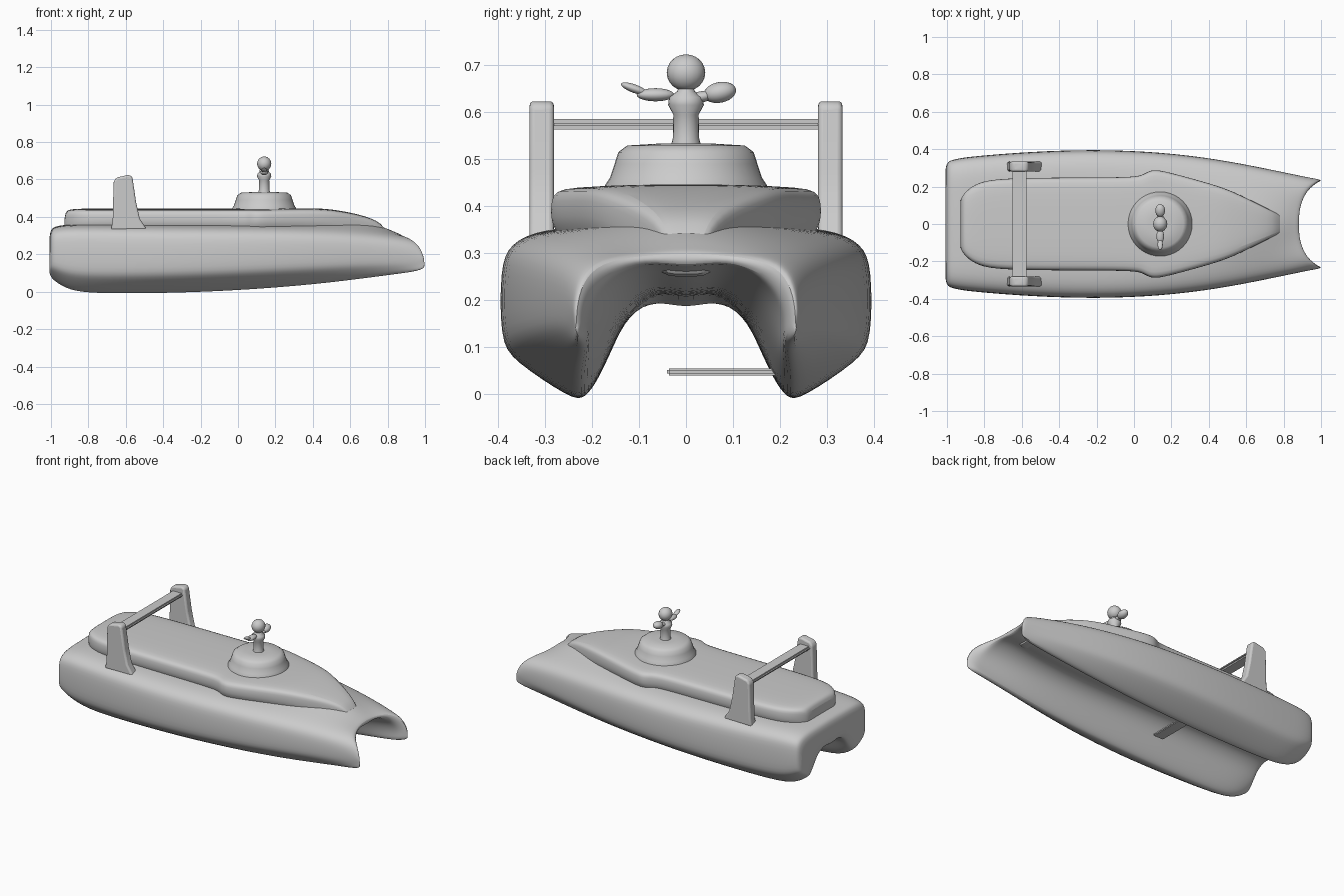
import bpy, bmesh, math
from mathutils import Matrix, Vector

if "Cube" in bpy.data.objects:
    bpy.data.objects.remove(bpy.data.objects["Cube"])


def lerp(a, b, t):
    return a + (b - a) * t


def finish(name, bm, angle=60):
    bmesh.ops.recalc_face_normals(bm, faces=bm.faces)
    me = bpy.data.meshes.new(name)
    bm.to_mesh(me)
    bm.free()
    ob = bpy.data.objects.new(name, me)
    bpy.context.collection.objects.link(ob)
    bpy.ops.object.select_all(action='DESELECT')
    bpy.context.view_layer.objects.active = ob
    ob.select_set(True)
    bpy.ops.object.shade_smooth_by_angle(angle=math.radians(angle))
    return ob


def loft(name, sections):
    """Loft half sections (even point count, centre to centre), mirror and smooth."""
    bm = bmesh.new()
    rows = [[bm.verts.new(p) for p in s] for s in sections]
    n = len(rows[0])
    for a, b in zip(rows, rows[1:]):
        for i in range(n - 1):
            bm.faces.new((a[i], a[i + 1], b[i + 1], b[i]))
    for r in (rows[0], rows[-1]):
        for i in range(n // 2 - 1):
            bm.faces.new((r[i], r[i + 1], r[n - 2 - i], r[n - 1 - i]))
    ob = finish(name, bm)
    m = ob.modifiers.new("mirror", 'MIRROR')
    m.use_axis = (False, True, False)
    m.use_clip = True
    s = ob.modifiers.new("smooth", 'SUBSURF')
    s.levels = s.render_levels = 2
    return ob


def lathe(name, profile, x, steps=40):
    bm = bmesh.new()
    vs = [bm.verts.new((r, 0, z)) for r, z in profile]
    es = [bm.edges.new(e) for e in zip(vs, vs[1:])]
    bmesh.ops.spin(bm, geom=vs + es, cent=(0, 0, 0), axis=(0, 0, 1),
                   angle=math.tau, steps=steps)
    bmesh.ops.remove_doubles(bm, verts=bm.verts, dist=1e-4)
    bmesh.ops.translate(bm, vec=(x, 0, 0), verts=bm.verts)
    return finish(name, bm, 50)


def ball(name, loc, size, tilt=0):
    bm = bmesh.new()
    mat = (Matrix.Translation(loc) @ Matrix.Rotation(tilt, 4, 'X')
           @ Matrix.Diagonal((*size, 1)))
    bmesh.ops.create_uvsphere(bm, u_segments=20, v_segments=12, radius=1, matrix=mat)
    return finish(name, bm)


def box(name, lo, hi, bevel=0.01):
    bm = bmesh.new()
    lo, hi = Vector(lo), Vector(hi)
    bmesh.ops.create_cube(bm, size=1, matrix=Matrix.Translation((lo + hi) / 2)
                          @ Matrix.Diagonal((*(hi - lo), 1)))
    bmesh.ops.bevel(bm, geom=bm.edges[:], offset=bevel, segments=2, affect='EDGES')
    return finish(name, bm, 40)


def hull_section(x, w, kz, ch, sz, dz, cz, tz, ti, ky):
    h = tz - kz
    pts = [(0, tz - .02), (.4 * ti, tz), (.8 * ti, tz - .2 * h), (ti, tz - .5 * h),
           (lerp(ti, ky, .4), kz + .2 * h), (ky - .015, kz), (ky + .015, kz),
           (lerp(ky, w, .85), kz + .8 * ch), (w, kz + ch + .02), (w, sz),
           (w * .95, lerp(sz, dz, .6)), (w * .78, dz), (w * .4, lerp(dz, cz, .5)), (0, cz)]
    notch = .125 * max(0, (x - .55) / .45)
    return [(x - notch * (1 - (y / w) ** 4), y, z) for y, z in pts]


# Twin hull with tunnel: x, half width, keel z, chine, side top, deck, centre, tunnel top, tunnel y, keel y
hull = [
    (-1.01, .325, .085, .05, .27, .325, .33, .20, .155, .225),
    (-.98, .342, .055, .07, .28, .345, .35, .20, .155, .225),
    (-.92, .355, .015, .09, .28, .355, .36, .205, .155, .23),
    (-.82, .366, -.01, .10, .28, .357, .36, .21, .155, .23),
    (-.55, .388, -.012, .10, .275, .355, .36, .215, .155, .23),
    (-.2, .40, -.005, .10, .27, .352, .36, .22, .155, .23),
    (.15, .385, .015, .095, .27, .35, .37, .225, .16, .23),
    (.45, .347, .042, .085, .26, .34, .40, .235, .165, .23),
    (.7, .298, .07, .07, .245, .325, .39, .255, .175, .225),
    (.88, .26, .092, .05, .23, .305, .35, .275, .19, .22),
    (.97, .242, .105, .04, .205, .295, .315, .285, .2, .22),
    (1.01, .236, .122, .025, .175, .285, .305, .285, .205, .222),
]
loft("catamaran_hull", [hull_section(*s) for s in hull])

# Raised cabin deck with rounded stern, wider shoulders and tapered nose
cabin = [(-.93, .13, .425), (-.9, .18, .44), (-.83, .225, .443), (-.72, .246, .443),
         (-.35, .25, .443), (0, .25, .443), (.05, .265, .443), (.09, .292, .443),
         (.15, .288, .443), (.3, .247, .445), (.45, .205, .445), (.55, .165, .432),
         (.68, .10, .405), (.8, .04, .355)]
loft("cabin_deck", [[(x, 0, t - .13), (x, .7 * w, t - .13), (x, w, t - .11),
                     (x, w, t - .022), (x, w * .93, t), (x, 0, t + .002)]
                    for x, w, t in cabin])

# Round turret base and mast
lathe("turret_base", [(0, .41), (.175, .41), (.172, .445), (.162, .46), (.152, .49),
                      (.144, .515), (.125, .529), (.06, .533), (0, .533)], .14)
lathe("mast", [(0, .52), (.034, .52), (.028, .545), (.027, .595), (.038, .615),
               (.036, .632), (.018, .645), (.016, .66), (0, .66)], .14, 20)

# Head and side arms on the mast
ball("mast_head", (.14, 0, .684), (.038, .041, .039))
ball("arm_link", (.14, .03, .632), (.018, .035, .012), .2)
ball("right_arm", (.14, .072, .642), (.026, .035, .022), .2)
ball("left_arm", (.14, -.065, .637), (.02, .04, .014))
ball("left_hand", (.14, -.11, .65), (.014, .03, .009), -.35)

# Arch posts with tapered side outline
outline = [(-.68, .33), (-.67, .38), (-.665, .59), (-.65, .61), (-.585, .625),
           (-.565, .615), (-.545, .48), (-.525, .39), (-.495, .345), (-.49, .33)]
for name, y in (("arch_post_left", -.307), ("arch_post_right", .307)):
    bm = bmesh.new()
    f = bm.faces.new([bm.verts.new((x, y - .026, z)) for x, z in outline])
    ext = bmesh.ops.extrude_face_region(bm, geom=[f])
    bmesh.ops.translate(bm, vec=(0, .052, 0),
                        verts=[v for v in ext['geom'] if isinstance(v, bmesh.types.BMVert)])
    ob = finish(name, bm, 40)
    b = ob.modifiers.new("round", 'BEVEL')
    b.width, b.segments = .012, 3

# Crossbar between the posts
box("arch_crossbar", (-.65, -.3, .563), (-.575, .3, .585), .008)

# Thin strip inside the tunnel
box("tunnel_strip", (-.24, -.04, .04), (-.17, .2, .055), .004)
